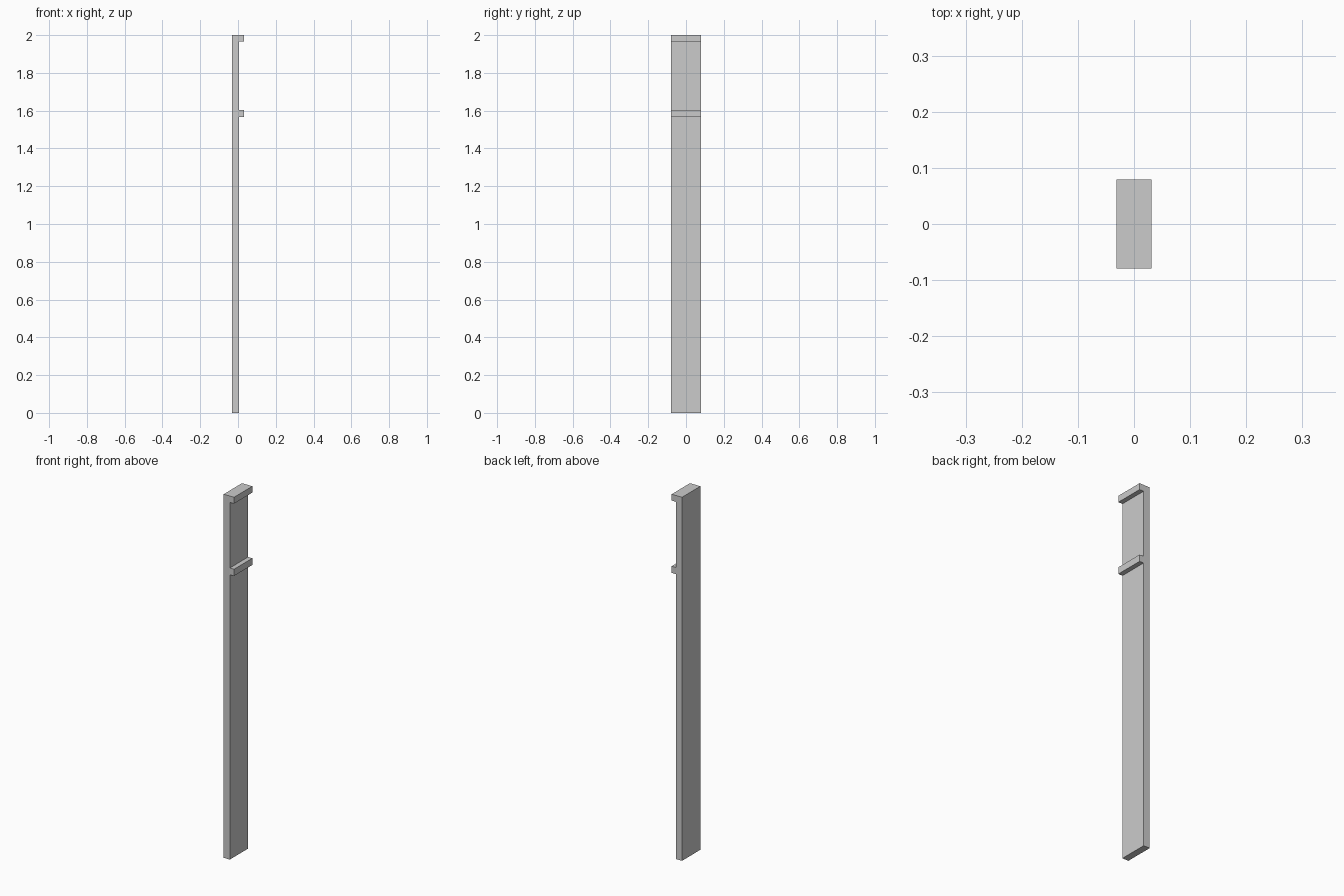
import bpy
import bmesh

if "Cube" in bpy.data.objects:
    bpy.data.objects.remove(bpy.data.objects["Cube"])

# Side profile (x, z): upright board with two ledges on its right side
BACK, FACE, LIP = -0.0315, 0.006, 0.0315
HALF_DEPTH = 0.0795
profile = [(BACK, 0), (FACE, 0)]
for bottom, top in [(1.567, 1.604), (1.965, 2.0)]:
    profile += [(FACE, bottom), (LIP, bottom), (LIP, top), (FACE, top)]
profile[-1] = (BACK, 2.0)  # top ledge is flush with the board end

# Extrude the profile along the depth
bm = bmesh.new()
face = bm.faces.new([bm.verts.new((x, -HALF_DEPTH, z)) for x, z in profile])
ext = bmesh.ops.extrude_face_region(bm, geom=[face])
moved = [v for v in ext["geom"] if isinstance(v, bmesh.types.BMVert)]
bmesh.ops.translate(bm, verts=moved, vec=(0, 2 * HALF_DEPTH, 0))
bmesh.ops.recalc_face_normals(bm, faces=bm.faces)

mesh = bpy.data.meshes.new("ledged_board")
bm.to_mesh(mesh)
bm.free()
bpy.context.collection.objects.link(bpy.data.objects.new("ledged_board", mesh))
